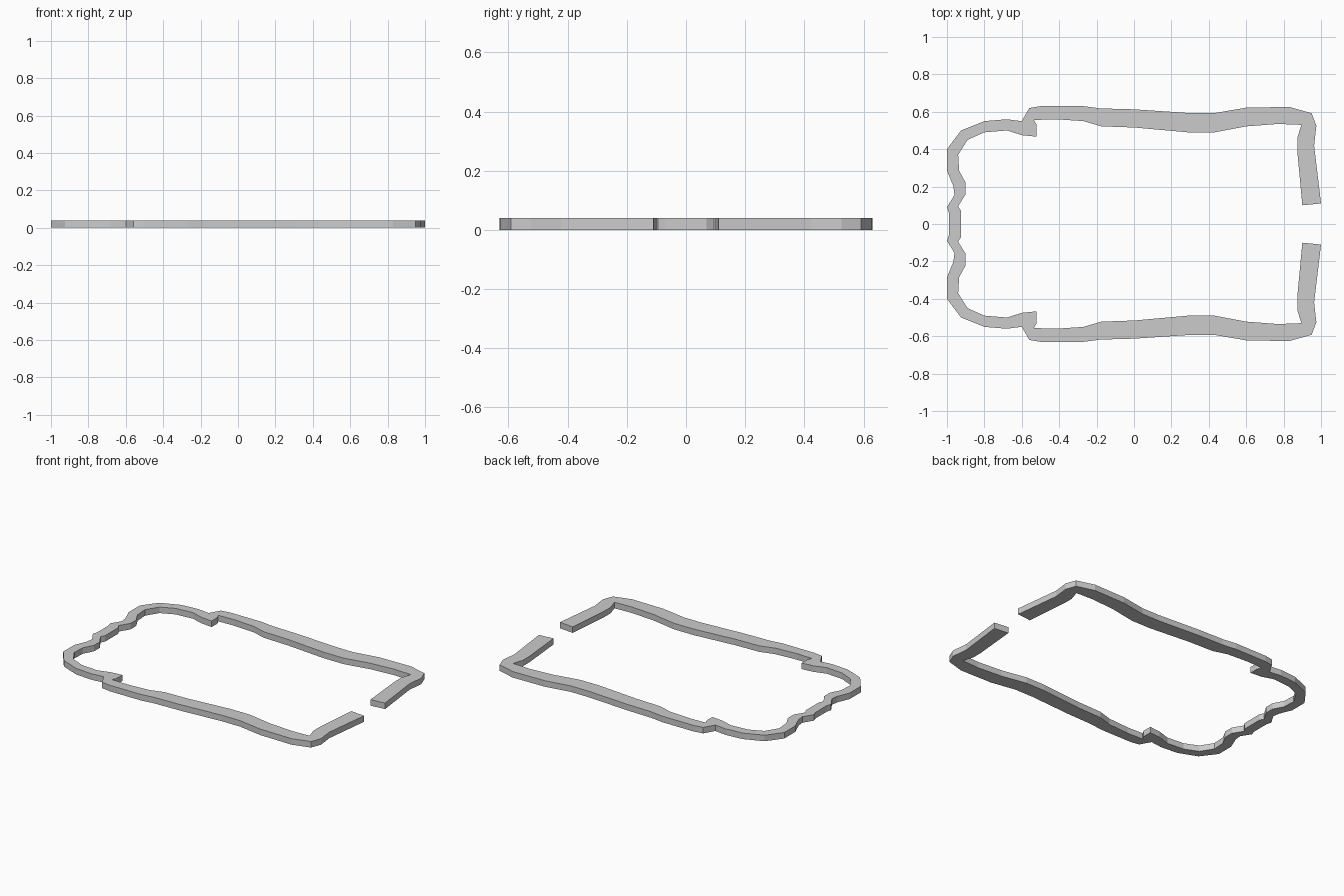
import bpy, bmesh

HEIGHT = 0.04

# Upper half of the outer outline, from the left end round to the gap
outer = [(-0.99, 0.06), (-1.0, 0.09), (-0.96, 0.155), (-0.965, 0.2), (-1.0, 0.285),
         (-1.0, 0.40), (-0.925, 0.50), (-0.80, 0.55), (-0.68, 0.56), (-0.60, 0.55),
         (-0.56, 0.62), (-0.50, 0.63), (-0.27, 0.63), (-0.18, 0.618), (0.0, 0.613),
         (0.30, 0.593), (0.43, 0.593), (0.60, 0.622), (0.83, 0.626), (0.95, 0.592),
         (0.975, 0.525), (0.963, 0.42), (1.0, 0.11)]

# Upper half of the inner outline, same direction
inner = [(-0.925, 0.07), (-0.94, 0.095), (-0.90, 0.16), (-0.90, 0.22), (-0.935, 0.285),
         (-0.94, 0.37), (-0.89, 0.45), (-0.80, 0.49), (-0.68, 0.50), (-0.60, 0.475),
         (-0.52, 0.467), (-0.52, 0.53), (-0.535, 0.556), (-0.42, 0.56), (-0.27, 0.55),
         (-0.175, 0.522), (0.0, 0.516), (0.29, 0.49), (0.43, 0.49), (0.60, 0.522),
         (0.77, 0.535), (0.895, 0.53), (0.873, 0.46), (0.873, 0.39), (0.90, 0.10)]


def mirrored(half):
    """Whole outline from the lower gap end to the upper gap end."""
    return [(x, -y) for x, y in reversed(half)] + half


# Border frame: one open loop profile, raised to its thickness
bm = bmesh.new()
profile = mirrored(outer) + mirrored(inner)[::-1]
face = bm.faces.new([bm.verts.new((x, y, 0)) for x, y in profile])
result = bmesh.ops.extrude_face_region(bm, geom=[face], use_keep_orig=True)
for v in result["geom"]:
    if isinstance(v, bmesh.types.BMVert):
        v.co.z = HEIGHT
bmesh.ops.triangulate(bm, faces=[f for f in bm.faces if len(f.verts) > 4])
bmesh.ops.recalc_face_normals(bm, faces=bm.faces)

mesh = bpy.data.meshes.new("border_frame")
bm.to_mesh(mesh)
bm.free()
bpy.context.collection.objects.link(bpy.data.objects.new("border_frame", mesh))
